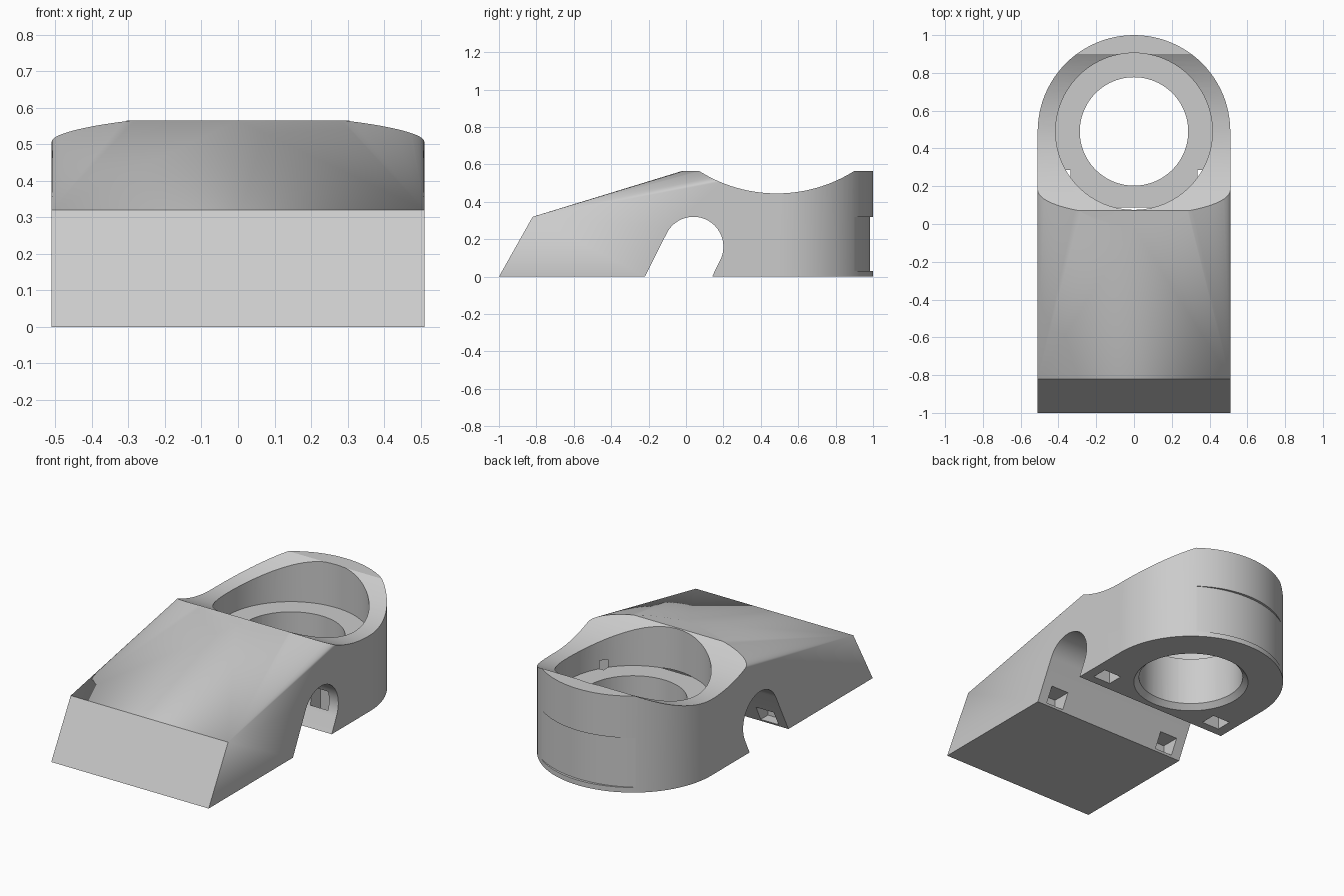
import bpy, bmesh, math
from mathutils import Matrix, Vector

cube = bpy.data.objects.get("Cube")
if cube:
    bpy.data.objects.remove(cube, do_unlink=True)

HALF_W, RING_Y, TOP = 0.51, 0.49, 0.565

gray = bpy.data.materials.new("plain gray")
gray.use_nodes = True
COLOUR = (0.6, 0.6, 0.6, 1)
gray.diffuse_color = COLOUR
gray.node_tree.nodes["Principled BSDF"].inputs["Base Color"].default_value = COLOUR


def make(name, bm):
    bmesh.ops.recalc_face_normals(bm, faces=bm.faces)
    mesh = bpy.data.meshes.new(name)
    bm.to_mesh(mesh)
    bm.free()
    mesh.materials.append(gray)
    ob = bpy.data.objects.new(name, mesh)
    bpy.context.collection.objects.link(ob)
    return ob


def arc(cx, cy, r, start, end, steps):
    angles = [math.radians(start + (end - start) * i / steps) for i in range(steps + 1)]
    return [(cx + r * math.cos(a), cy + r * math.sin(a)) for a in angles]


def prism(name, pts, offset, place):
    """Extrude a flat outline; place(u, v) gives its 3D point."""
    bm = bmesh.new()
    face = bm.faces.new([bm.verts.new(place(u, v)) for u, v in pts])
    new = bmesh.ops.extrude_face_region(bm, geom=[face])["geom"]
    bmesh.ops.translate(bm, vec=Vector(offset),
                        verts=[v for v in new if isinstance(v, bmesh.types.BMVert)])
    return make(name, bm)


def tube(name, r1, r2, z1, z2):
    bm = bmesh.new()
    bmesh.ops.create_cone(bm, cap_ends=True, segments=96, radius1=r1, radius2=r2, depth=z2 - z1,
                          matrix=Matrix.Translation((0, RING_Y, (z1 + z2) / 2)))
    return make(name, bm)


def box(name, lo, hi):
    bm = bmesh.new()
    bmesh.ops.create_cube(bm, size=1)
    for v in bm.verts:
        v.co = [lo[i] if v.co[i] < 0 else hi[i] for i in range(3)]
    return make(name, bm)


def side(y, z):
    return (-1, y, z)


# Body: hull of an upright round end and a sloped nose
bm = bmesh.new()
for x, y in arc(0, RING_Y, HALF_W, 0, 360, 96)[:-1]:
    for z in (0, TOP):
        bm.verts.new((x, y, z))
for x in (-HALF_W, HALF_W):
    bm.verts.new((x, -1, 0))
    bm.verts.new((x, -0.82, 0.32))
bmesh.ops.convex_hull(bm, input=bm.verts)
bmesh.ops.dissolve_limit(bm, angle_limit=0.002, verts=bm.verts, edges=bm.edges)
body = make("body", bm)

cutters = []

# Scooped top across the round end
cutters.append(prism("scoop_cutter", arc(0.485, 1.222, 0.777, 0, 360, 160)[:-1], (2, 0, 0), side))

# Leaning arch through the underside
arch = [(-0.27, -0.1), (0.09, -0.1)] + arc(0.04, 0.16, 0.16, -26.6, 153.4, 32)
cutters.append(prism("arch_cutter", arch, (2, 0, 0), side))

# Stepped bore with a chamfered lower edge
cutters.append(tube("recess_cutter", 0.415, 0.415, 0.313, 1))
cutters.append(tube("bore_cutter", 0.287, 0.287, -0.1, 0.5))
cutters.append(tube("chamfer_cutter", 0.346, 0.286, -0.03, 0.03))

# Shallow crescent recess on the back
crescent = arc(0, 0.413, 0.572, 58, 122, 32) + [(-0.303, 1.1), (0.303, 1.1)]
cutters.append(prism("back_recess_cutter", crescent, (0, 0, 0.29), lambda x, y: (x, y, 0.03)))

# Strap slots under the ring and pockets in the arch wall
for s, label in ((1, "left"), (-1, "right")):
    xs = sorted((s * 0.335, s * 0.45))
    cutters.append(box(label + "_slot_cutter", (xs[0], 0.19, -0.1), (xs[1], 0.285, 0.36)))
    cutters.append(box(label + "_pocket_cutter", (xs[0], -0.28, 0.012), (xs[1], -0.1, 0.1)))

bpy.context.view_layer.objects.active = body
for cutter in cutters:
    cutter.hide_render = True
    mod = body.modifiers.new(cutter.name, 'BOOLEAN')
    mod.operation, mod.solver, mod.object = 'DIFFERENCE', 'EXACT', cutter
    bpy.ops.object.modifier_apply(modifier=mod.name)
    bpy.data.objects.remove(cutter, do_unlink=True)

for ob in bpy.context.selected_objects:
    ob.select_set(False)
body.select_set(True)
bpy.ops.object.shade_smooth_by_angle(angle=math.radians(25))
